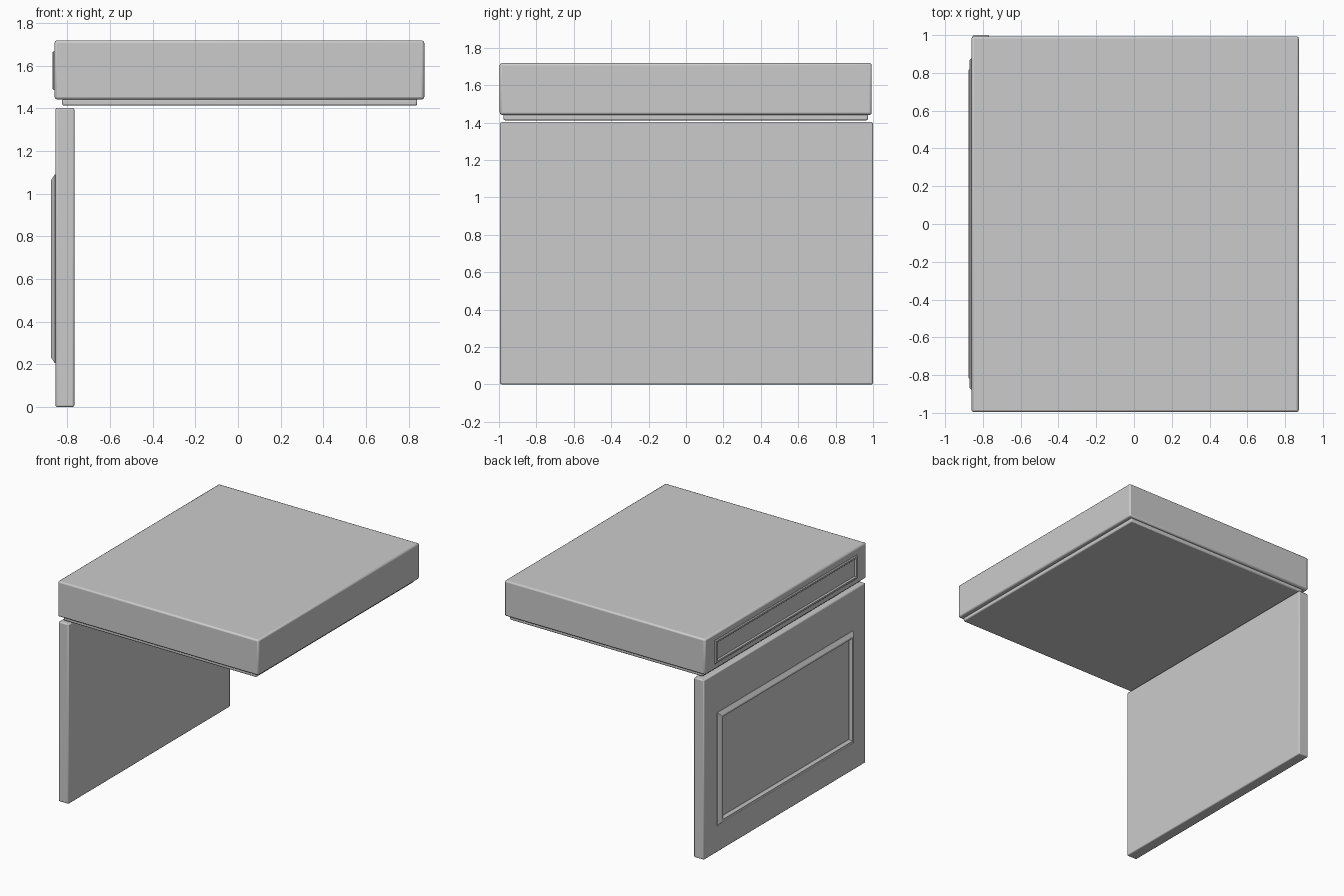
import bpy, bmesh, math

if "Cube" in bpy.data.objects:
    bpy.data.objects.remove(bpy.data.objects["Cube"])


def finish(obj, angle=30):
    bpy.ops.object.select_all(action='DESELECT')
    obj.select_set(True)
    bpy.context.view_layer.objects.active = obj
    bpy.ops.object.shade_smooth_by_angle(angle=math.radians(angle))


def board(name, x, y, z, bevel):
    """Rounded-edge board from (min, max) ranges."""
    bpy.ops.mesh.primitive_cube_add(
        size=1, location=[(r[0] + r[1]) / 2 for r in (x, y, z)])
    obj = bpy.context.object
    obj.name = name
    obj.scale = [r[1] - r[0] for r in (x, y, z)]
    bpy.ops.object.transform_apply(location=False, rotation=False, scale=True)
    mod = obj.modifiers.new("rounded_edges", 'BEVEL')
    mod.width = bevel
    mod.segments = 2
    finish(obj)
    return obj


def moulding(name, face_x, y, z, profile):
    """Mitred picture-frame moulding on a -x face; profile = (inset, height)."""
    bm = bmesh.new()
    rings = []
    for inset, height in profile:
        y0, y1, z0, z1 = y[0] + inset, y[1] - inset, z[0] + inset, z[1] - inset
        rings.append([bm.verts.new((face_x - height, a, b)) for a, b in
                      ((y0, z0), (y1, z0), (y1, z1), (y0, z1))])
    n = len(rings)
    for k in range(n):
        a, b = rings[k], rings[(k + 1) % n]
        for i in range(4):
            j = (i + 1) % 4
            bm.faces.new((a[i], a[j], b[j], b[i]))
    bmesh.ops.recalc_face_normals(bm, faces=bm.faces)
    mesh = bpy.data.meshes.new(name)
    bm.to_mesh(mesh)
    bm.free()
    obj = bpy.data.objects.new(name, mesh)
    bpy.context.collection.objects.link(obj)
    return obj


# Thick top and the thin stepped plate beneath it
board("top_slab", (-0.86, 0.873), (-0.996, 0.993), (1.441, 1.718), 0.012)
board("under_plate", (-0.824, 0.84), (-0.976, 0.973), (1.412, 1.445), 0.008)

# Single side panel standing on the floor
board("side_panel", (-0.855, -0.767), (-0.994, 1.0), (0.0, 1.402), 0.008)

# Raised frame on the outside of the side panel
moulding("side_panel_frame", -0.855, (-0.84, 0.84), (0.205, 1.09),
         [(0, -0.004), (0, 0.003), (0.028, 0.022), (0.042, 0.022),
          (0.056, 0.003), (0.056, -0.004)])

# Slim frame on the edge of the top above it
moulding("top_edge_frame", -0.86, (-0.875, 0.875), (1.485, 1.667),
         [(0, -0.004), (0, 0.004), (0.006, 0.01), (0.018, 0.01),
          (0.026, 0.001), (0.026, -0.004)])
